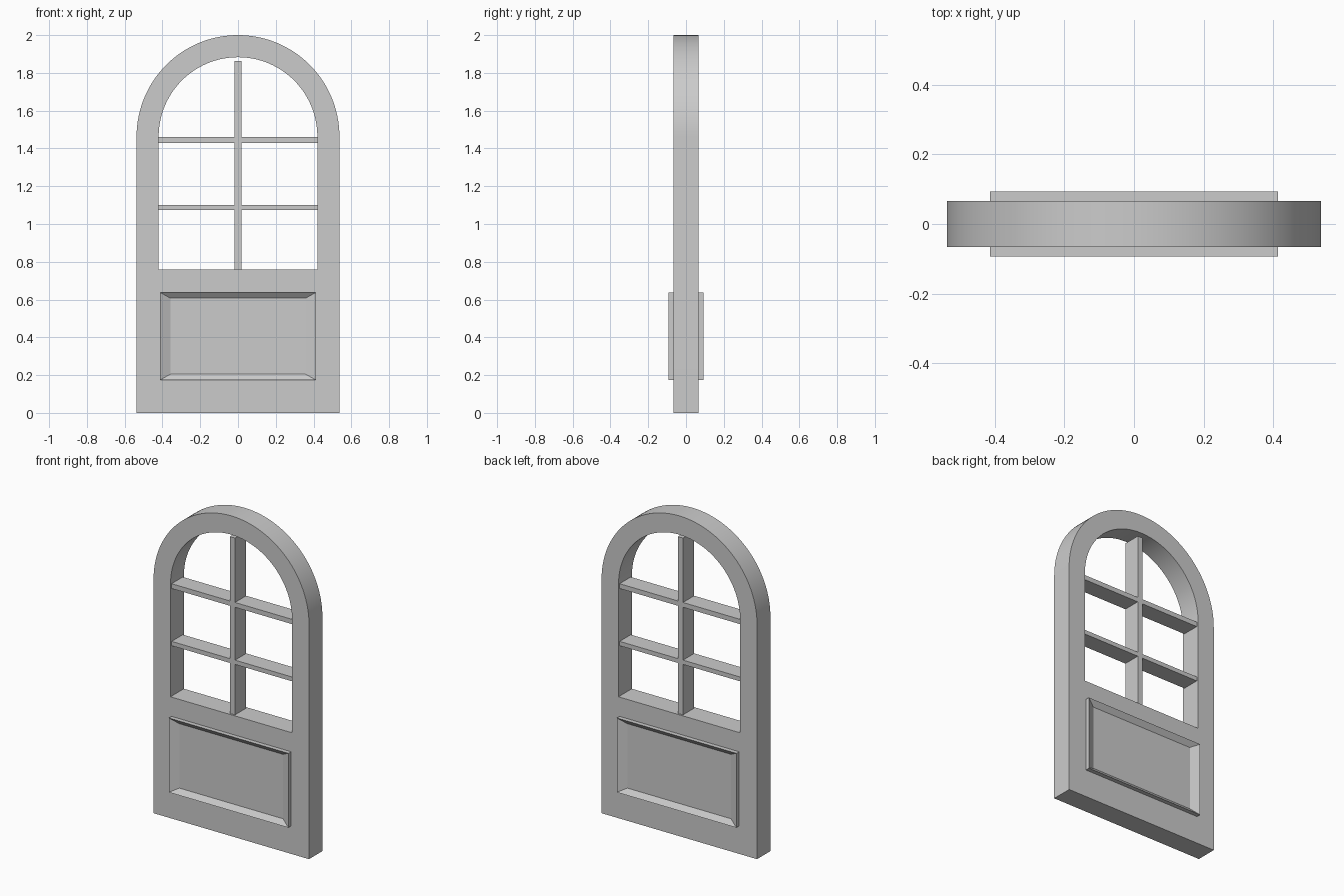
import bpy, bmesh, math

if "Cube" in bpy.data.objects:
    bpy.data.objects.remove(bpy.data.objects["Cube"])

SPRING = 1.463          # height where the arch starts
HALF_DEPTH = 0.066      # half thickness of the door


def finish(bm, name, smooth=False):
    bmesh.ops.recalc_face_normals(bm, faces=bm.faces)
    mesh = bpy.data.meshes.new(name)
    bm.to_mesh(mesh)
    bm.free()
    obj = bpy.data.objects.new(name, mesh)
    bpy.context.collection.objects.link(obj)
    if smooth:
        bpy.ops.object.select_all(action='DESELECT')
        obj.select_set(True)
        bpy.context.view_layer.objects.active = obj
        bpy.ops.object.shade_smooth_by_angle(angle=math.radians(20))
    return obj


def arch_loop(half_width, bottom, segments=64):
    """Closed outline: straight sides with a semicircular top."""
    pts = [(half_width, bottom)]
    for i in range(segments + 1):
        a = math.pi * i / segments
        pts.append((half_width * math.cos(a), SPRING + half_width * math.sin(a)))
    pts.append((-half_width, bottom))
    return pts


def bridge(bm, a, b):
    n = len(a)
    for i in range(n):
        j = (i + 1) % n
        bm.faces.new((a[i], a[j], b[j], b[i]))


def box(name, x0, x1, y0, y1, z0, z1):
    bm = bmesh.new()
    bmesh.ops.create_cube(bm, size=1)
    for v in bm.verts:
        v.co = (x1 if v.co.x > 0 else x0,
                y1 if v.co.y > 0 else y0,
                z1 if v.co.z > 0 else z0)
    return finish(bm, name)


# Door body: arched slab with an arched window opening
bm = bmesh.new()
outer, inner = arch_loop(0.537, 0.0), arch_loop(0.42, 0.758)
loops = [[bm.verts.new((x, y, z)) for x, z in pts]
         for pts, y in ((outer, -HALF_DEPTH), (outer, HALF_DEPTH),
                        (inner, HALF_DEPTH), (inner, -HALF_DEPTH))]
for i in range(4):
    bridge(bm, loops[i], loops[(i + 1) % 4])
finish(bm, "door_body", smooth=True)

# Window glazing bars
BAR = 0.055
box("vertical_bar", -0.018, 0.018, -BAR, BAR, 0.75, 1.862)
for name, z0, z1 in (("lower_bar", 1.073, 1.1), ("upper_bar", 1.43, 1.46)):
    box(name, -0.422, 0.422, -BAR, BAR, z0, z1)


# Lower panel mouldings: sharp raised rim sloping in to a flat field, both faces
def panel(name, side):
    bm = bmesh.new()
    cz, hx, hz = 0.406, 0.413, 0.232
    rings = []
    for scale, y in ((1, 0.06), (1, 0.093), (0.867, HALF_DEPTH + 0.001)):
        rings.append([bm.verts.new((sx * hx * scale, side * y, cz + sz * hz * scale))
                      for sx, sz in ((-1, -1), (1, -1), (1, 1), (-1, 1))])
    bridge(bm, rings[0], rings[1])
    bridge(bm, rings[1], rings[2])
    bm.faces.new(rings[2])
    bm.faces.new(rings[0])
    finish(bm, name)


panel("front_panel", -1)
panel("back_panel", 1)
